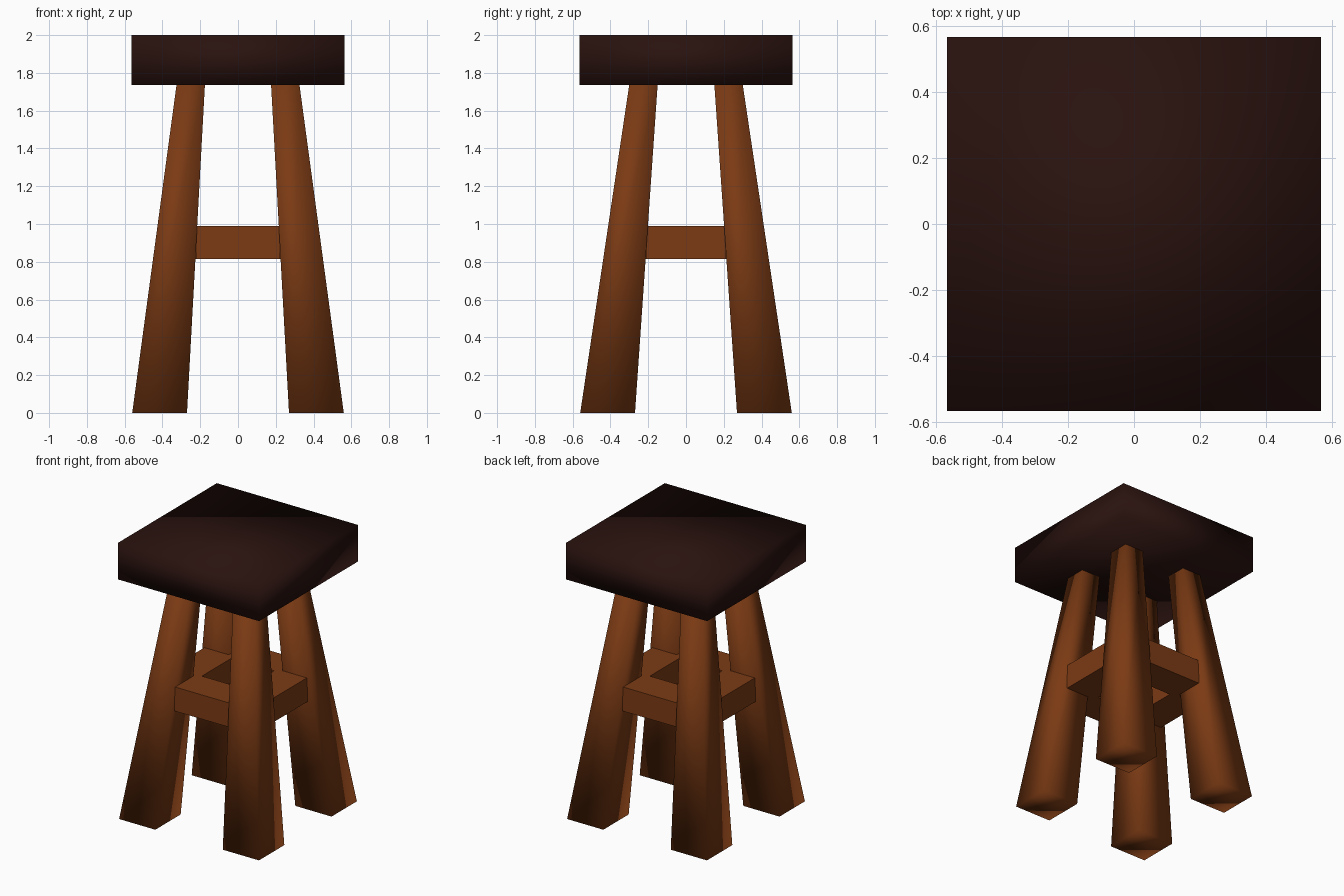
import bpy

if "Cube" in bpy.data.objects:
    bpy.data.objects.remove(bpy.data.objects["Cube"])


def material(name, rgb):
    m = bpy.data.materials.new(name)
    m.diffuse_color = (*rgb, 1)
    m.use_nodes = True
    m.node_tree.nodes["Principled BSDF"].inputs["Base Color"].default_value = m.diffuse_color
    return m


dark = material("dark_wood", (0.022, 0.006, 0.0045))
warm = material("warm_wood", (0.2, 0.043, 0.007))


def prism(name, bottom, top, z0, z1, mat, smooth):
    """Four-sided solid between two rectangles (x0, x1, y0, y1)."""
    def ring(r, z):
        x0, x1 = sorted(r[:2])
        y0, y1 = sorted(r[2:])
        return [(x0, y0, z), (x1, y0, z), (x1, y1, z), (x0, y1, z)]
    sides = [(i, (i + 1) % 4, (i + 1) % 4 + 4, i + 4) for i in range(4)]
    me = bpy.data.meshes.new(name)
    me.from_pydata(ring(bottom, z0) + ring(top, z1), [],
                   [(3, 2, 1, 0), (4, 5, 6, 7)] + sides)
    me.materials.append(mat)
    me.polygons.foreach_set("use_smooth", [smooth] * len(me.polygons))
    ob = bpy.data.objects.new(name, me)
    bpy.context.collection.objects.link(ob)
    return ob


# Seat slab
H = 0.565
slab = (-H, H, -H, H)
prism("seat", slab, slab, 1.735, 2.0, dark, True)

# Four tapered, splayed legs
for sx, side in ((-1, "left"), (1, "right")):
    for sy, end in ((-1, "front"), (1, "back")):
        prism(f"{end}_{side}_leg",
              (sx * 0.27, sx * 0.56, sy * 0.27, sy * 0.56),
              (sx * 0.175, sx * 0.325, sy * 0.15, sy * 0.30),
              0.0, 1.74, warm, True)

# Wide stretchers between neighbouring legs
IN, OUT, Z0, Z1 = 0.17, 0.41, 0.815, 0.99
for s, end, side in ((-1, "front", "left"), (1, "back", "right")):
    r = (-0.222, 0.222, s * IN, s * OUT)
    prism(f"{end}_stretcher", r, r, Z0, Z1, warm, False)
    r = (s * IN, s * OUT, -0.208, 0.208)
    prism(f"{side}_stretcher", r, r, Z0, Z1, warm, False)
